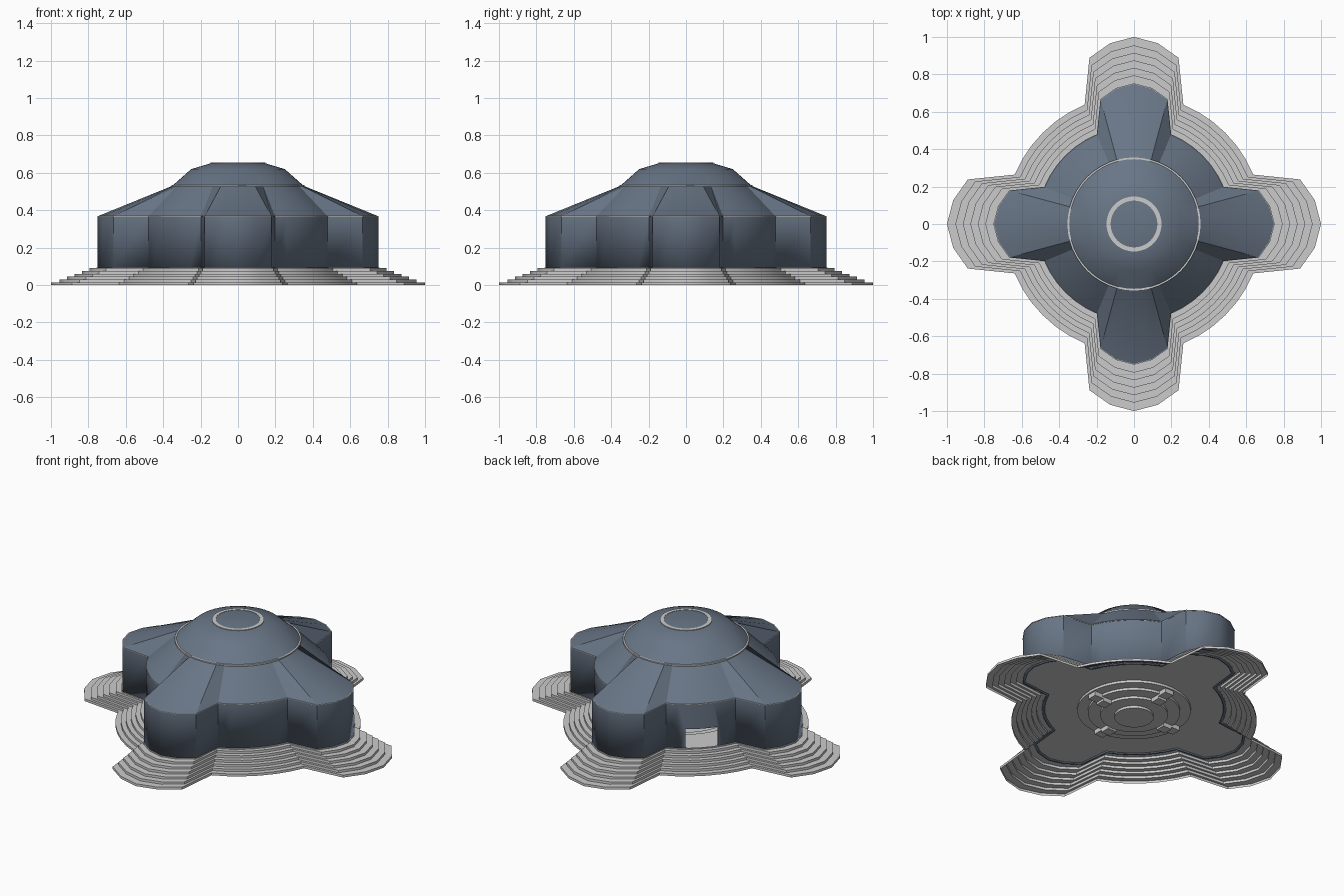
import bpy, math

if "Cube" in bpy.data.objects:
    bpy.data.objects.remove(bpy.data.objects["Cube"])

N = 48
LOBE = [1.0, 0.975, 0.92, 0.69, 0.69, 0.69, 0.69]   # radius by steps away from a lobe tip

slate = bpy.data.materials.new("slate_blue")
slate.diffuse_color = (0.14, 0.18, 0.24, 1)
slate.use_nodes = True
slate.node_tree.nodes["Principled BSDF"].inputs["Base Color"].default_value = slate.diffuse_color


def lobed(scale, z, grow=0.0):
    """Four-lobed plan outline."""
    pts = []
    for i in range(N):
        k = i % 12
        r = LOBE[min(k, 12 - k)] * scale + grow
        a = math.tau * i / N
        pts.append((r * math.cos(a), r * math.sin(a), z))
    return pts


def circle(r, z):
    return [(r * math.cos(math.tau * i / N), r * math.sin(math.tau * i / N), z) for i in range(N)]


def loft(name, rings, mat=None, cap=False, closed=False, smooth=30):
    """Skin a stack of rings with quads."""
    verts = [p for ring in rings for p in ring]
    faces = []
    n = len(rings)
    for s in range(n if closed else n - 1):
        a, b = s * N, ((s + 1) % n) * N
        for j in range(N):
            k = (j + 1) % N
            faces.append((a + j, a + k, b + k, b + j))
    if cap:
        faces.append(tuple(range((n - 1) * N, n * N)))
    me = bpy.data.meshes.new(name)
    me.from_pydata(verts, [], faces)
    ob = bpy.data.objects.new(name, me)
    bpy.context.collection.objects.link(ob)
    if mat:
        me.materials.append(mat)
    bpy.ops.object.select_all(action='DESELECT')
    ob.select_set(True)
    bpy.context.view_layer.objects.active = ob
    bpy.ops.object.shade_smooth_by_angle(angle=math.radians(smooth))
    return ob


def box(name, loc, size, rot=0.0):
    bpy.ops.mesh.primitive_cube_add(size=1, location=loc, rotation=(0, 0, rot))
    ob = bpy.context.object
    ob.name = name
    ob.scale = size
    return ob


# Hollow stepped plinth, running on into the floor and the sunken central pit
rings = []
for i, s in enumerate([1.0, 0.955, 0.915, 0.875, 0.835, 0.795]):
    rings += [lobed(s, 0.015 * i), lobed(s, 0.015 * (i + 1))]
z = 0.09
for r in (0.32, 0.26, 0.19, 0.11):
    rings += [circle(r, z), circle(r, z - 0.015)]
    z -= 0.015
loft("stepped_plinth", rings, cap=True)

# Radial stair blocks in the pit
for i in range(4):
    a = i * math.pi / 2
    for r, top in ((0.28, 0.088), (0.22, 0.074)):
        box("pit_stair", (r * math.cos(a), r * math.sin(a), top - 0.02), (0.06, 0.06, 0.04), a)

# Walls, lofted roof and dome as one shell
shell = loft("walls_and_roof", [
    lobed(0.75, 0.085), lobed(0.75, 0.368), circle(0.352, 0.53),
    circle(0.25, 0.62), circle(0.14, 0.653)], slate, cap=True)
thick = shell.modifiers.new("thickness", 'SOLIDIFY')
thick.thickness = 0.015
thick.offset = -1

# Doorway on the back left diagonal
d = 0.52 / math.sqrt(2)
cutter = box("door_cutter", (-d, d, 0.15), (0.16, 0.185, 0.125), math.radians(135))
cutter.hide_render = True
cutter.hide_viewport = True
cut = shell.modifiers.new("doorway", 'BOOLEAN')
cut.object = cutter
cut.operation = 'DIFFERENCE'
cut.solver = 'EXACT'

# Thin pale trims
loft("wall_foot_trim", [lobed(0.75, 0.089, 0.006), lobed(0.75, 0.095, 0.006),
                        lobed(0.75, 0.095, -0.005), lobed(0.75, 0.089, -0.005)], closed=True)
loft("eave_trim", [lobed(0.75, 0.365, 0.002), lobed(0.75, 0.369, 0.002),
                   lobed(0.75, 0.369, -0.005), lobed(0.75, 0.365, -0.005)], closed=True)
loft("dome_base_ring", [circle(0.356, 0.525), circle(0.356, 0.535),
                        circle(0.34, 0.535), circle(0.34, 0.525)], closed=True)
loft("dome_top_ring", [circle(0.147, 0.648), circle(0.147, 0.655),
                       circle(0.125, 0.655), circle(0.125, 0.648)], closed=True)
